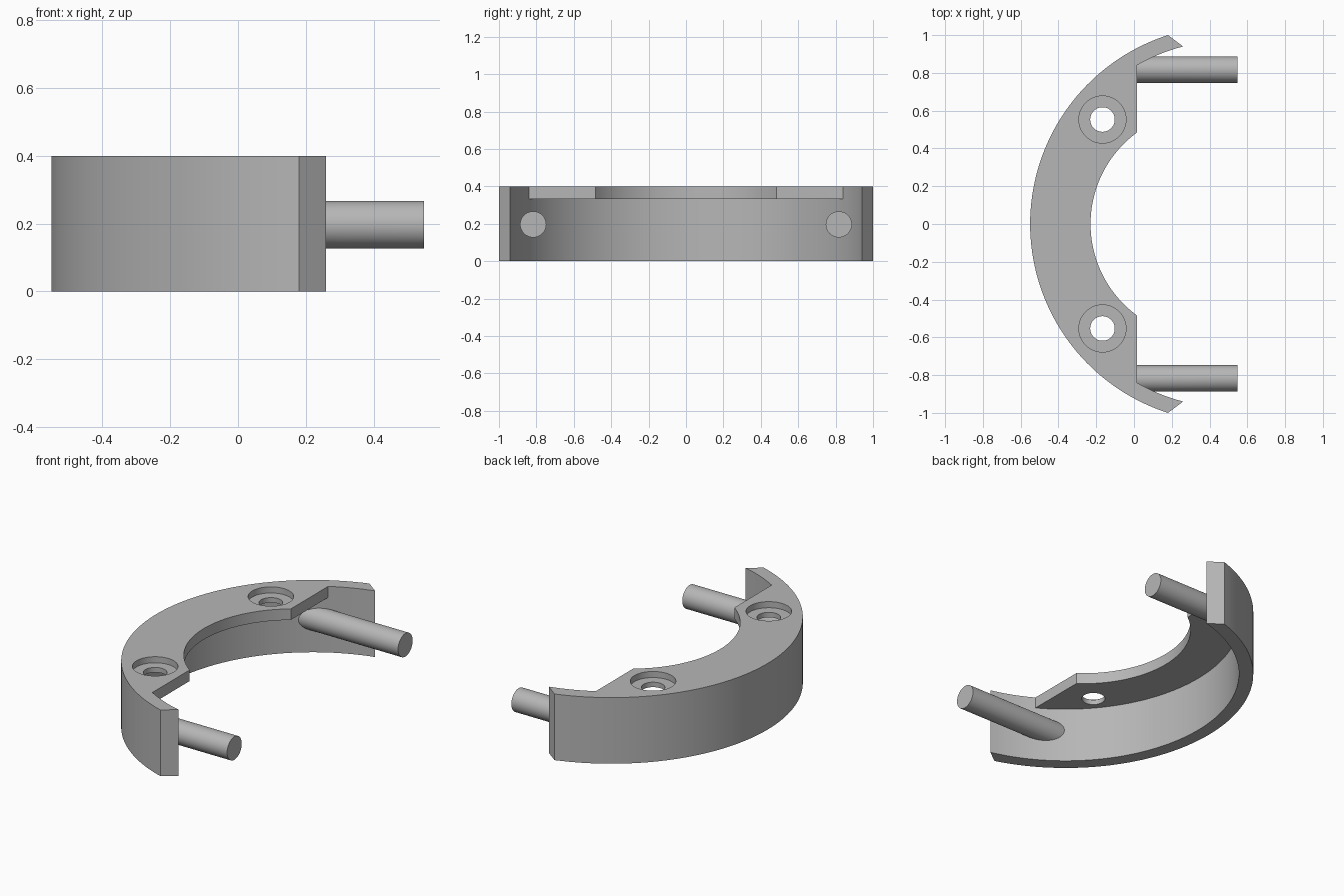
import bpy, bmesh
from math import acos, cos, sin, pi, sqrt

if "Cube" in bpy.data.objects:
    bpy.data.objects.remove(bpy.data.objects["Cube"], do_unlink=True)

grey = bpy.data.materials.new("plain grey")
grey.use_nodes = True
COLOUR = (0.47, 0.47, 0.47, 1)
grey.diffuse_color = COLOUR
grey.node_tree.nodes["Principled BSDF"].inputs["Base Color"].default_value = COLOUR

HEIGHT, PLATE_BOTTOM = 0.40, 0.333
CENTRE, R_OUT, R_IN = 0.5, 1.05, 0.97      # half ring wall
WEB_CENTRE, R_WEB, WEB_EDGE = 0.37, 0.60, 0.015   # top plate opening
TIP_OUT, TIP_IN = 0.18, 0.26               # slanted ends of the wall


def angle_at(cx, r, x):
    return acos((x - cx) / r)


def arc(cx, r, a, b, n):
    return [(cx + r * cos(a + (b - a) * i / n), r * sin(a + (b - a) * i / n))
            for i in range(n + 1)]


def circle(x, y, r, n=48):
    return [(x + r * cos(2 * pi * i / n), y + r * sin(2 * pi * i / n)) for i in range(n)]


def make_object(name, bm):
    bmesh.ops.recalc_face_normals(bm, faces=bm.faces)
    mesh = bpy.data.meshes.new(name)
    bm.to_mesh(mesh)
    bm.free()
    mesh.materials.append(grey)
    obj = bpy.data.objects.new(name, mesh)
    bpy.context.collection.objects.link(obj)
    return obj


def prism(name, outline, z0, z1):
    bm = bmesh.new()
    base = bm.faces.new([bm.verts.new((x, y, z0)) for x, y in outline])
    top = bmesh.ops.extrude_face_region(bm, geom=[base], use_keep_orig=True)
    moved = [g for g in top["geom"] if isinstance(g, bmesh.types.BMVert)]
    bmesh.ops.translate(bm, verts=moved, vec=(0, 0, z1 - z0))
    return make_object(name, bm)


def activate(obj):
    bpy.ops.object.select_all(action='DESELECT')
    obj.select_set(True)
    bpy.context.view_layer.objects.active = obj


def cut(target, cutter):
    cutter.hide_render = True
    activate(target)
    mod = target.modifiers.new("cut", 'BOOLEAN')
    mod.operation, mod.solver, mod.object = 'DIFFERENCE', 'EXACT', cutter
    bpy.ops.object.modifier_apply(modifier=mod.name)
    bpy.data.objects.remove(cutter, do_unlink=True)


def smooth(obj):
    activate(obj)
    bpy.ops.object.shade_smooth_by_angle(angle=pi / 6)


# Half ring body: outer arc, slanted tips, straight plate edges, inner arc
a_out = angle_at(CENTRE, R_OUT, TIP_OUT)
a_tip = angle_at(CENTRE, R_IN, TIP_IN)
a_edge = angle_at(CENTRE, R_IN, WEB_EDGE)
a_web = angle_at(WEB_CENTRE, R_WEB, WEB_EDGE)
outline = (arc(CENTRE, R_OUT, a_out, 2 * pi - a_out, 72)
           + arc(CENTRE, R_IN, 2 * pi - a_tip, 2 * pi - a_edge, 8)
           + arc(WEB_CENTRE, R_WEB, 2 * pi - a_web, a_web, 48)
           + arc(CENTRE, R_IN, a_edge, a_tip, 8))
body = prism("ring_body", outline, 0, HEIGHT)

# Hollow underneath the top plate
pocket = arc(CENTRE, R_IN, a_edge, 2 * pi - a_edge, 64) + [(0.2, -0.7), (0.2, 0.7)]
cut(body, prism("pocket_cutter", pocket, -0.1, PLATE_BOTTOM))

# Counterbored screw holes
for side in (1, -1):
    for radius, bottom in ((0.125, HEIGHT - 0.037), (0.065, 0.2)):
        cut(body, prism("hole_cutter", circle(-0.167, side * 0.553, radius), bottom, 0.5))
smooth(body)

# Round pins, with their roots following the curve inside the wall
for name, side in (("left_pin", -1), ("right_pin", 1)):
    bm = bmesh.new()
    section = circle(side * 0.817, 0.197, 0.07, 40)
    root = [bm.verts.new((CENTRE - sqrt(1.01 ** 2 - y * y), y, z)) for y, z in section]
    end = [bm.verts.new((0.548, y, z)) for y, z in section]
    bm.faces.new(root)
    bm.faces.new(end)
    for i in range(len(section)):
        j = (i + 1) % len(section)
        bm.faces.new((root[i], root[j], end[j], end[i]))
    smooth(make_object(name, bm))
